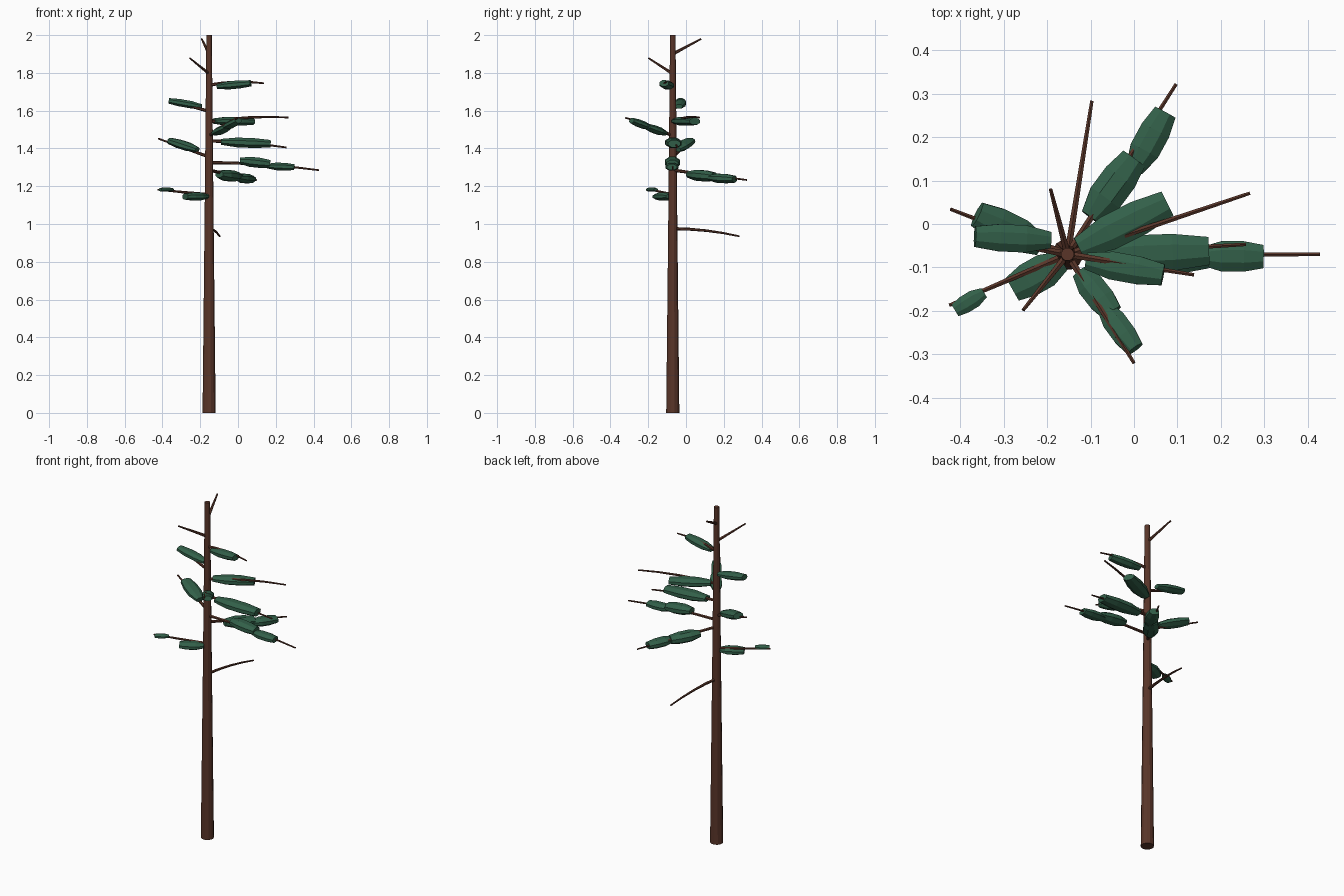
import bpy, bmesh, math
from mathutils import Vector

def material(name, rgb):
    m = bpy.data.materials.new(name)
    m.diffuse_color = (*rgb, 1)
    return m

BARK = material("bark", (0.10, 0.036, 0.022))
NEEDLE = material("needles", (0.032, 0.115, 0.066))
TX, TY = -0.153, -0.07

def loft(name, points, sizes, sides, mat):
    """Capped tube through points; sizes are (half width, half height)."""
    bm = bmesh.new()
    pts = [Vector(p) for p in points]
    rings = []
    for i, p in enumerate(pts):
        d = (pts[min(i + 1, len(pts) - 1)] - pts[max(i - 1, 0)]).normalized()
        side = Vector((0, 1, 0)) if abs(d.z) > 0.95 else d.cross(Vector((0, 0, 1))).normalized()
        up = side.cross(d)
        w, h = sizes[i]
        rings.append([bm.verts.new(p + side * w * math.cos(a) + up * h * math.sin(a))
                      for a in (2 * math.pi * (k + 0.5) / sides for k in range(sides))])
    for a, b in zip(rings, rings[1:]):
        for k in range(sides):
            n = (k + 1) % sides
            bm.faces.new((a[k], a[n], b[n], b[k]))
    bm.faces.new(rings[0])
    bm.faces.new(rings[-1])
    bmesh.ops.recalc_face_normals(bm, faces=bm.faces)
    me = bpy.data.meshes.new(name)
    bm.to_mesh(me)
    bm.free()
    me.materials.append(mat)
    ob = bpy.data.objects.new(name, me)
    bpy.context.collection.objects.link(ob)
    return ob

def branch(name, z0, tip, bow=0.0, r0=0.009, r1=0.0045):
    a, b = Vector((TX, TY, z0)), Vector(tip)
    pts, sizes = [], []
    for i in range(5):
        t = i / 4
        p = a.lerp(b, t)
        p.z += bow * 4 * t * (1 - t)
        pts.append(p)
        r = r0 + (r1 - r0) * t
        sizes.append((r, r))
    loft(name, pts, sizes, 6, BARK)

def clump(name, start, end, w, h):
    a, b = Vector(start), Vector(end)
    prof = [(0, 0.6), (0.33, 1.0), (0.68, 1.0), (1, 0.76)]
    loft(name, [a.lerp(b, t) for t, s in prof], [(w * s, h * s) for t, s in prof], 8, NEEDLE)

# trunk
loft("trunk", [(TX, TY, 0), (TX, TY, 1), (TX, TY, 2)],
     [(0.036, 0.036), (0.025, 0.025), (0.015, 0.015)], 12, BARK)

# bare and needled branches: root height, tip, bow
branches = [
    (0.975, (-0.097, 0.283, 0.935), 0.010),
    (1.145, (-0.27, -0.145, 1.145), 0.0),
    (1.155, (-0.425, -0.187, 1.182), 0.0),
    (1.285, (0.097, 0.322, 1.233), 0.0),
    (1.325, (0.428, -0.07, 1.285), 0.010),
    (1.355, (-0.422, 0.034, 1.452), 0.0),
    (1.440, (0.257, -0.047, 1.405), 0.007),
    (1.465, (0.0, -0.32, 1.562), 0.010),
    (1.540, (0.267, 0.071, 1.564), 0.012),
    (1.597, (-0.355, -0.03, 1.65), 0.0),
    (1.735, (0.138, -0.117, 1.745), 0.012),
    (1.795, (-0.255, -0.198, 1.878), 0.0),
    (1.900, (-0.192, 0.08, 1.98), 0.0),
]
for i, (z, tip, bow) in enumerate(branches):
    branch(f"branch_{i + 1}", z, tip, bow)

# needle clumps: inner end, outer end, half width, half height
clumps = [
    ((-0.165, -0.085, 1.146), (-0.28, -0.15, 1.145), 0.043, 0.022),
    ((-0.345, -0.158, 1.182), (-0.412, -0.199, 1.182), 0.022, 0.012),
    ((-0.10, 0.015, 1.262), (0.0, 0.15, 1.25), 0.044, 0.031),
    ((0.0, 0.125, 1.245), (0.072, 0.257, 1.237), 0.038, 0.026),
    ((0.01, -0.072, 1.335), (0.17, -0.072, 1.318), 0.043, 0.029),
    ((0.155, -0.074, 1.307), (0.298, -0.075, 1.301), 0.038, 0.022),
    ((-0.215, -0.05, 1.393), (-0.361, 0.022, 1.44), 0.042, 0.024),
    ((-0.09, -0.072, 1.435), (0.172, -0.062, 1.425), 0.046, 0.028),
    ((-0.125, -0.11, 1.480), (-0.05, -0.205, 1.515), 0.034, 0.021),
    ((-0.07, -0.19, 1.510), (0.002, -0.288, 1.548), 0.030, 0.020),
    ((-0.127, -0.055, 1.545), (0.077, 0.047, 1.543), 0.044, 0.025),
    ((-0.192, -0.037, 1.622), (-0.366, -0.029, 1.652), 0.034, 0.021),
    ((-0.11, -0.085, 1.728), (0.067, -0.117, 1.745), 0.035, 0.023),
]
for i, c in enumerate(clumps):
    clump(f"needle_clump_{i + 1}", *c)
